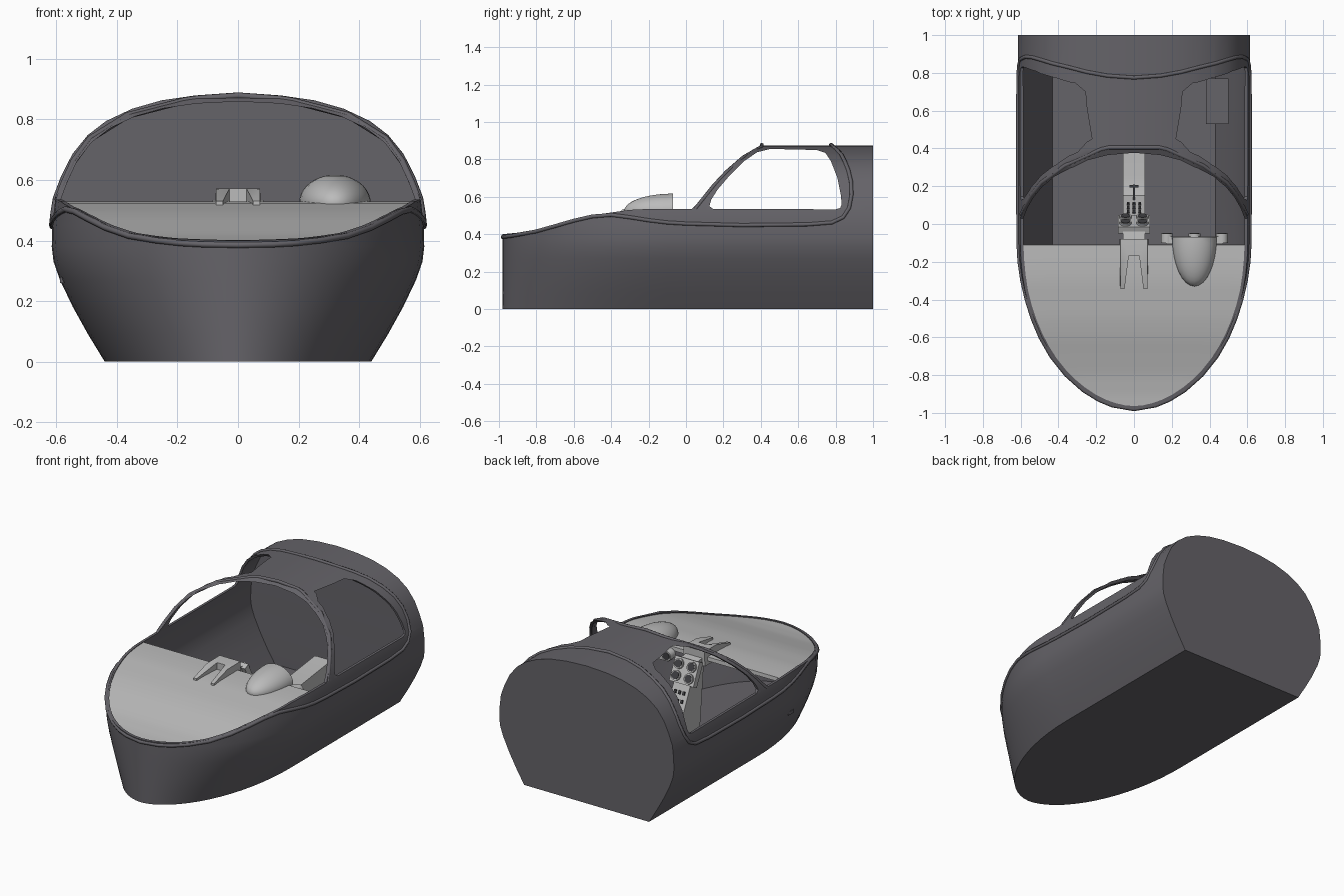
import bpy, bmesh, math
from mathutils import Vector, Matrix

if "Cube" in bpy.data.objects:
    bpy.data.objects.remove(bpy.data.objects["Cube"])


def material(name, rgb):
    m = bpy.data.materials.new(name)
    m.diffuse_color = (*rgb, 1)
    m.use_nodes = True
    m.node_tree.nodes["Principled BSDF"].inputs["Base Color"].default_value = m.diffuse_color
    return m


DARK = material("dark grey", (0.13, 0.125, 0.14))
LIGHT = material("light grey", (0.50, 0.50, 0.50))
BLACK = material("instrument black", (0.05, 0.05, 0.055))


def finish(name, bm, mat, angle=35):
    bmesh.ops.recalc_face_normals(bm, faces=bm.faces)
    me = bpy.data.meshes.new(name)
    bm.to_mesh(me)
    bm.free()
    ob = bpy.data.objects.new(name, me)
    bpy.context.collection.objects.link(ob)
    me.materials.append(mat)
    smooth(ob, angle)
    return ob


def activate(ob):
    bpy.ops.object.select_all(action='DESELECT')
    ob.select_set(True)
    bpy.context.view_layer.objects.active = ob


def smooth(ob, angle=35):
    activate(ob)
    bpy.ops.object.shade_smooth_by_angle(angle=math.radians(angle))


def lerp(table, v):
    for (a, p), (b, q) in zip(table, table[1:]):
        if v <= b:
            return p + (q - p) * max(0, v - a) / (b - a)
    return table[-1][1]


def prism_x(name, profile, x0, x1, mat):
    """Side profile of (y, z) points extruded along x."""
    bm = bmesh.new()
    f = bm.faces.new([bm.verts.new((x0, y, z)) for y, z in profile])
    r = bmesh.ops.extrude_face_region(bm, geom=[f])
    vs = [g for g in r['geom'] if isinstance(g, bmesh.types.BMVert)]
    bmesh.ops.translate(bm, verts=vs, vec=(x1 - x0, 0, 0))
    return finish(name, bm, mat, 20)


# shared hull shape: half width by height, and plan taper by y
WIDTH = [(0, .44), (.09, .495), (.18, .545), (.27, .588), (.33, .609), (.38, .615),
         (.45, .613), (.53, .604), (.60, .578), (.67, .545), (.735, .495), (.785, .43),
         (.825, .345), (.852, .25), (.868, .14), (.875, 0)]
NOSE, SHOULDER = -.98, -.10


def taper(y):
    t = min(1, max(0, (SHOULDER - y) / (SHOULDER - NOSE)))
    return math.sqrt(max(0, 1 - t * t)) ** 1.08


# hull shell: stacked plan outlines
def build_hull():
    ys = [1, .7, .4, .1] + [SHOULDER + (NOSE - SHOULDER) * math.sin(math.pi / 2 * i / 16)
                            for i in range(16)]
    plan = [(taper(y), y) for y in ys]
    plan = plan + [(0, NOSE)] + [(-x, y) for x, y in reversed(plan)]
    bm = bmesh.new()
    rings = [[bm.verts.new((x * w, y, z)) for x, y in plan] for z, w in WIDTH]
    n = len(plan)
    for a, b in zip(rings, rings[1:]):
        for i in range(n):
            j = (i + 1) % n
            bm.faces.new((a[i], a[j], b[j], b[i]))
    bm.faces.new(rings[0])
    bmesh.ops.remove_doubles(bm, verts=bm.verts, dist=1e-5)
    return finish("hull", bm, DARK)


hull = build_hull()
sol = hull.modifiers.new("shell", 'SOLIDIFY')
sol.thickness, sol.offset = .016, -1

# cutters: open cockpit in front of the windscreen arch, and both side windows
RIM = [(-.98, .40), (-.9, .408), (-.8, .425), (-.7, .452), (-.6, .48), (-.5, .502),
       (-.4, .516), (-.3, .53), (-.2, .535), (.03, .535)]
opening = [(-1.2, .40)] + RIM + [(.08, .585), (.14, .66), (.21, .735), (.3, .815),
                                 (.40, .872), (.405, 1.2), (-1.2, 1.2)]
window = [(.145, .535), (.125, .55), (.135, .585), (.17, .64), (.23, .71), (.31, .79),
          (.38, .838), (.45, .856), (.70, .850), (.745, .835), (.775, .79), (.81, .70),
          (.828, .61), (.832, .56), (.825, .54), (.80, .533)]
for nm, prof in (("opening_cutter", opening), ("window_cutter", window)):
    cut = prism_x(nm, prof, -1, 1, DARK)
    cut.hide_render = True
    bo = hull.modifiers.new(nm, 'BOOLEAN')
    bo.operation, bo.solver, bo.object = 'DIFFERENCE', 'EXACT', cut
activate(hull)
for m in list(hull.modifiers):
    bpy.ops.object.modifier_apply(modifier=m.name)
for nm in ("opening_cutter", "window_cutter"):
    bpy.data.objects.remove(bpy.data.objects[nm])
smooth(hull)


# raised strips following the hull surface
def on_hull(y, z, out=0.0):
    return Vector((lerp(WIDTH, z) * taper(y) + out, y, z))


def strip(name, half, radius, cyclic):
    """Tube through half-path points, mirrored across x = 0 (first point on the centre)."""
    pts = half + [Vector((-p.x, p.y, p.z)) for p in reversed(half) if abs(p.x) > 1e-4]
    cu = bpy.data.curves.new(name, 'CURVE')
    cu.dimensions, cu.bevel_depth, cu.bevel_resolution = '3D', radius, 1
    sp = cu.splines.new('POLY')
    sp.points.add(len(pts) - 1)
    for s, p in zip(sp.points, pts):
        s.co = (*p, 1)
    sp.use_cyclic_u = cyclic
    ob = bpy.data.objects.new(name, cu)
    bpy.context.collection.objects.link(ob)
    cu.materials.append(DARK)
    return ob


SEAM = [(-.98, .385), (-.96, .387), (-.93, .391), (-.88, .40), (-.8, .415), (-.7, .443), (-.6, .472),
        (-.5, .495), (-.4, .503), (-.3, .49), (-.2, .474), (-.1, .462), (0, .456), (.3, .448),
        (.65, .452), (.78, .462), (.84, .49), (.872, .54), (.885, .61), (.882, .68),
        (.868, .74), (.85, .785), (.83, .825), (.805, .852), (.785, .868), (.775, .878)]
strip("canopy_seam", [on_hull(y, z) for y, z in SEAM], .011, True)
ARCH = [(.405, .878), (.405, .868), (.395, .862), (.31, .813), (.22, .735), (.15, .66), (.09, .585), (.05, .535)]
arch = [on_hull(y, z, -.006 if z < .87 else 0) for y, z in ARCH]
arch[0].x = 0
strip("windscreen_arch", list(reversed(arch)), .011, False)

# dashboard cover
bm = bmesh.new()
rows = []
for i in range(25):
    y = -.965 + (.965 - .11) * (i / 24) ** 1.4
    z = lerp(RIM, y) - .006
    w = max(.02, lerp(WIDTH, z) * taper(y) - .014)
    rows.append([bm.verts.new((w * k / 4, y, z)) for k in range(-4, 5)])
rows.append([bm.verts.new((v.co.x, -.108, .505)) for v in rows[-1]])
for a, b in zip(rows, rows[1:]):
    for k in range(8):
        bm.faces.new((a[k], a[k + 1], b[k + 1], b[k]))
finish("dashboard", bm, LIGHT)

# forked mount on top of the dashboard
bm = bmesh.new()
fork = [(-.072, -.345), (-.05, -.345), (-.03, -.17), (.03, -.17), (.05, -.345), (.072, -.345),
        (.078, -.21), (.078, -.08), (-.078, -.08), (-.078, -.21)]
lo = [bm.verts.new((x, y, .48)) for x, y in fork]
hi = [bm.verts.new((x * (.93 if y > -.3 else 1), y, min(.572, .53 + (y + .345) * .3)))
      for x, y in fork]
for i in range(len(fork)):
    j = (i + 1) % len(fork)
    bm.faces.new((lo[i], lo[j], hi[j], hi[i]))
for ids in ((0, 1, 2, 9), (9, 2, 8), (8, 2, 3, 7), (7, 3, 6), (6, 3, 4, 5)):
    bm.faces.new([hi[i] for i in ids])
bm.faces.new(lo)
finish("forked_mount", bm, LIGHT, 20)

# instrument pod: forward half of an ellipsoid, with a rounded back plate
bm = bmesh.new()
bmesh.ops.create_uvsphere(bm, u_segments=32, v_segments=20, radius=1)
r = bmesh.ops.bisect_plane(bm, geom=bm.verts[:] + bm.edges[:] + bm.faces[:], plane_co=(0, 0, 0),
                           plane_no=(0, 1, 0), clear_outer=True)
bmesh.ops.holes_fill(bm, edges=[e for e in bm.edges if e.is_boundary])
bmesh.ops.transform(bm, verts=bm.verts, matrix=Matrix.Translation((.32, -.07, .525)) @
                    Matrix.Diagonal((.118, .26, .092, 1)))
finish("instrument_pod", bm, LIGHT)


def disc(name, loc, normal, radius, depth, mat):
    bm = bmesh.new()
    bmesh.ops.create_cone(bm, cap_ends=True, segments=20, radius1=radius, radius2=radius, depth=depth)
    q = Vector(normal).to_track_quat('Z', 'Y').to_matrix().to_4x4()
    bmesh.ops.transform(bm, verts=bm.verts, matrix=Matrix.Translation(loc) @ q)
    return finish(name, bm, mat)


def box(name, loc, size, mat, tilt=0):
    bm = bmesh.new()
    bmesh.ops.create_cube(bm, size=1)
    bmesh.ops.transform(bm, verts=bm.verts, matrix=Matrix.Translation(loc) @
                        Matrix.Rotation(tilt, 4, 'X') @ Matrix.Diagonal((*size, 1)))
    return finish(name, bm, mat)


box("pod_panel", (.32, -.085, .485), (.30, .04, .07), LIGHT)
for x in (.175, .32, .465):
    disc("pod_dial_rim", (x, -.075, .49), (0, 1, 0), .032, .05, LIGHT)
    disc("pod_dial_face", (x, -.049, .49), (0, 1, 0), .024, .004, BLACK)

# centre console: sloping instrument column and low tunnel running aft
prism_x("console", [(-.10, .53), (-.02, .52), (.15, .16), (.25, .14), (.85, .215), (.87, .21),
                    (.87, .10), (.3, .02), (-.05, .02)], -.058, .058, LIGHT)

# instruments placed along the sloping console face
TOP, DOWN, OUT = Vector((0, -.02, .52)), Vector((0, .427, -.904)), Vector((0, .904, .427))
TILT = math.atan2(.427, .904)


def face_point(x, t, out):
    return TOP + DOWN * t + OUT * out + Vector((x, 0, 0))


box("console_head", face_point(0, .065, -.01), (.17, .04, .15), LIGHT, TILT)
for x in (-.045, .045):
    for t in (.03, .10):
        disc("dial_rim", face_point(x, t, .014), OUT, .031, .016, LIGHT)
        disc("dial_face", face_point(x, t, .023), OUT, .024, .004, BLACK)
for x in (-.03, 0, .03):
    for t in (.19, .24, .29):
        box("switch", face_point(x, t, .003), (.014, .012, .022), BLACK, TILT)
box("lever_stem", (0, .16, .20), (.012, .10, .012), BLACK)
box("lever_grip", (0, .20, .20), (.05, .014, .014), BLACK)

# side shelf beside the seat, and a small vent tab on the left flank
prism = prism_x("side_shelf", [(.53, .16), (.77, .16), (.77, .18), (.53, .18)], .38, .50, DARK)
box("vent_tab", (-.577, -.22, .27), (.02, .05, .02), DARK)
